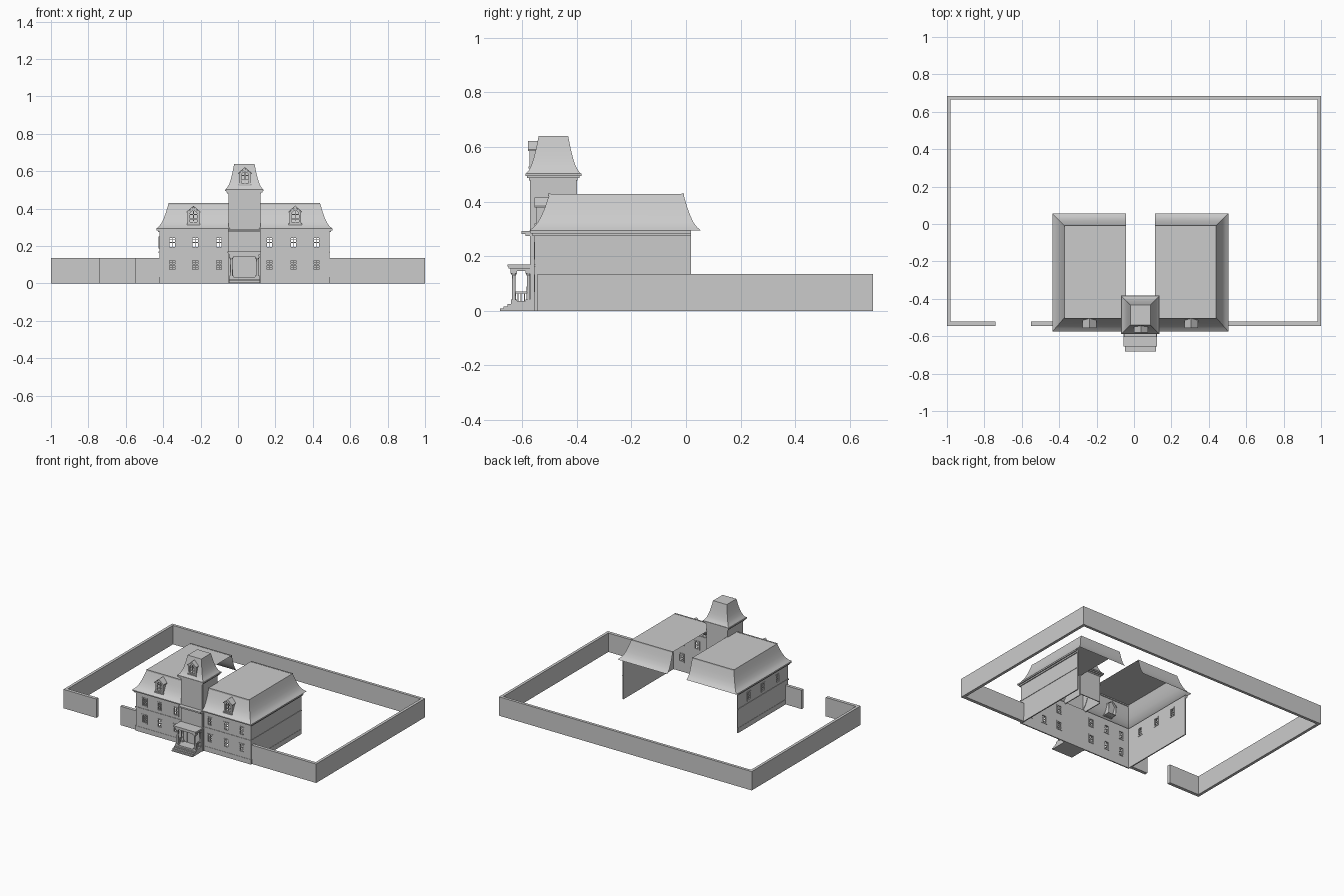
import bpy, bmesh, math

if "Cube" in bpy.data.objects:
    bpy.data.objects.remove(bpy.data.objects["Cube"])

CX = 0.034            # house centre line
FY, BY = -0.552, 0.018  # front wall and back end of the house
HW = 0.452            # half width of the house


def finish(name, bm, thick=0.0, smooth=False):
    bmesh.ops.remove_doubles(bm, verts=bm.verts, dist=1e-6)
    bmesh.ops.recalc_face_normals(bm, faces=bm.faces)
    me = bpy.data.meshes.new(name)
    bm.to_mesh(me)
    bm.free()
    ob = bpy.data.objects.new(name, me)
    bpy.context.collection.objects.link(ob)
    if thick:
        m = ob.modifiers.new("thickness", 'SOLIDIFY')
        m.thickness, m.offset = thick, 0
    if smooth:
        bpy.context.view_layer.objects.active = ob
        ob.select_set(True)
        bpy.ops.object.shade_smooth_by_angle(angle=math.radians(35))
        ob.select_set(False)
    return ob


def add_box(bm, x0, x1, y0, y1, z0, z1):
    vs = bmesh.ops.create_cube(bm, size=1)['verts']
    for v in vs:
        v.co = ((x0 + x1) / 2 + v.co.x * (x1 - x0),
                (y0 + y1) / 2 + v.co.y * (y1 - y0),
                (z0 + z1) / 2 + v.co.z * (z1 - z0))


def boxes(name, items):
    bm = bmesh.new()
    for it in items:
        add_box(bm, *it)
    return finish(name, bm)


def panel(name, to3d, u0, u1, z0, z1, holes=()):
    """Flat wall with rectangular openings (u centre, z centre, half w, half h)."""
    us, zs = {u0, u1}, {z0, z1}
    for u, z, w, h in holes:
        us |= {u - w, u + w}
        zs |= {z - h, z + h}
    us, zs = sorted(us), sorted(zs)
    bm = bmesh.new()
    for a, b in zip(us, us[1:]):
        for c, d in zip(zs, zs[1:]):
            um, zm = (a + b) / 2, (c + d) / 2
            if any(abs(um - u) < w and abs(zm - z) < h for u, z, w, h in holes):
                continue
            bm.faces.new([bm.verts.new(to3d(*p)) for p in ((a, c), (b, c), (b, d), (a, d))])
    return finish(name, bm, 0.006)


def sash(u, z, w, h):
    """Window frame and glazing bars as (u0, u1, z0, z1, depth)."""
    t = 0.004
    out = [(u + s * w - t, u + s * w + t, z - h - t, z + h + t, .006) for s in (-1, 1)]
    out += [(u - w, u + w, z + s * h - t, z + s * h + t, .006) for s in (-1, 1)]
    out += [(u - .0015, u + .0015, z - h, z + h, .002), (u - w, u + w, z - .003, z + .003, .003)]
    out += [(u - w, u + w, z + s * h / 2 - .001, z + s * h / 2 + .001, .002) for s in (-1, 1)]
    return out


# Perimeter wall with a gate gap at the front left
boxes("garden_wall", [(-1, -.98, -.545, .685, 0, .135), (.98, 1, -.545, .685, 0, .135),
                      (-.98, .98, .665, .685, 0, .135), (-.98, -.74, -.545, -.522, 0, .135),
                      (-.55, CX - HW, -.545, -.522, 0, .135), (CX + HW, .98, -.545, -.522, 0, .135)])

# Front walls with openings, both sides of the tower
WW, WH = .018, .028
front = [(CX + s * d, z, WW, WH) for s in (-1, 1) for d in (.135, .263, .385) for z in (.1, .22)]
panel("front_wall", lambda u, z: (u, FY, z), CX - HW, CX + HW, 0, .29, front)
boxes("front_windows", [(a, b, FY - d, FY + d, c, e) for w in front for a, b, c, e, d in sash(*w)])

# Side walls, upper windows on the left only; the back is open
side = [(y, .22, WW, WH) for y in (-.43, -.27, -.11)]
panel("left_wall", lambda u, z: (CX - HW, u, z), FY, BY, 0, .29, side)
panel("right_wall", lambda u, z: (CX + HW, u, z), FY, BY, 0, .29)
boxes("left_windows", [(CX - HW - d, CX - HW + d, a, b, c, e)
                       for w in side for a, b, c, e, d in sash(*w)])

# Plinth, belt course and cornice strips round the house
trim = []
for z0, z1, o in ((0, .035, .005), (.163, .172, .006), (.274, .284, .01), (.284, .294, .018)):
    trim.append((CX - HW - o, CX + HW + o, FY - o, FY, z0, z1))
    for s in (-1, 1):
        xs = sorted((CX + s * HW, CX + s * (HW + o)))
        trim.append((*xs, FY, BY, z0, z1))
boxes("wall_trim", trim)

# Flared mansard roofs: 0 = eave, 1 = top
FLARE = ((0, 0), (.22, .09), (.42, .22), (.6, .4), (.78, .64), (.9, .84), (1, 1))


def roof(name, ring, z0, z1, closed):
    bm = bmesh.new()
    rows = [[bm.verts.new((*p, z0 + (z1 - z0) * f)) for p in ring(t)] for t, f in FLARE]
    for a, b in zip(rows, rows[1:]):
        for i in range(4 if closed else 3):
            j = (i + 1) % 4
            bm.faces.new((a[i], a[j], b[j], b[i]))
    bm.faces.new(rows[-1])
    return finish(name, bm, smooth=True)


for s, side_name in ((-1, "left"), (1, "right")):
    def half(t, s=s):
        o, f, b = .470 - .065 * t, -.575 + .075 * t, .055 - .065 * t
        return [(CX + s * .077, f), (CX + s * o, f), (CX + s * o, b), (CX + s * .077, b)]
    roof(side_name + "_roof", half, .294, .428, False)
    xa, xb = sorted((CX + s * .077, CX + s * .405))
    boxes(side_name + "_roof_ridge", [(xa, xb, -.505, -.497, .42, .43), (xa, xb, -.016, -.008, .42, .43)])

# Tower
TX, TY, TW = .034, -.486, .083
panel("tower_front", lambda u, z: (u, TY - TW, z), TX - TW, TX + TW, .0, .49)
panel("tower_back", lambda u, z: (u, TY + TW, z), TX - TW, TX + TW, .29, .49)
for s, n in ((-1, "left"), (1, "right")):
    panel("tower_side_" + n, lambda u, z: (TX + s * TW, u, z), TY - TW, TY + TW, .28, .49)
    panel("tower_return_" + n, lambda u, z: (TX + s * TW, u, z), TY - TW, FY, 0, .28)
boxes("tower_cornice", [(TX - TW - o, TX + TW + o, TY - TW - o, TY + TW + o, a, b)
                        for a, b, o in ((.478, .486, .006), (.486, .494, .013), (.494, .503, .02))])
boxes("tower_belt", [(TX - TW - .004, TX + TW + .004, TY - TW - o, TY - TW, a, b)
                     for a, b, o in ((.274, .282, .02), (.282, .292, .034))])
def tower_ring(t):
    r = .1 - .046 * t
    return [(TX - r, TY - r), (TX + r, TY - r), (TX + r, TY + r), (TX - r, TY + r)]
roof("tower_roof", tower_ring, .503, .64, True)


# Dormers: gabled shell with an arched opening
def dormer(name, x, y, z, depth, h):
    w, iw, spring = .031, .019, h * .55
    inner = [(-iw, .012), (-iw, spring)]
    outer = [(-w, 0), (-w, h * .68)]
    for i in range(1, 8):
        a = math.pi * (1 - i / 8)
        inner.append((iw * math.cos(a), spring + iw * math.sin(a)))
        k = i / 4 - 1
        outer.append((w * k, h * (.68 + .27 * (1 - abs(k)))))
    inner += [(iw, spring), (iw, .012)]
    outer += [(w, h * .68), (w, 0)]
    bm = bmesh.new()
    def ring(pts, yy):
        return [bm.verts.new((x + px, yy, z + pz)) for px, pz in pts]
    of, ob, nf, nb = ring(outer, y), ring(outer, y + depth), ring(inner, y), ring(inner, y + .015)
    n = len(of)
    for i in range(n):
        j = (i + 1) % n
        for a, b in ((of, nf), (of, ob), (nf, nb)):
            bm.faces.new((a[i], a[j], b[j], b[i]))
    finish(name, bm)
    # overhanging gable roof
    bm = bmesh.new()
    prof = ((-.037, h * .64), (0, h * .96), (.037, h * .64), (.037, h * .7), (0, h * 1.03), (-.037, h * .7))
    f, b = ring_pts(bm, prof, x, y - .006, z), ring_pts(bm, prof, x, y + depth, z)
    for i in range(6):
        j = (i + 1) % 6
        bm.faces.new((f[i], f[j], b[j], b[i]))
    for q in (f, b):
        bm.faces.new((q[0], q[1], q[4], q[5]))
        bm.faces.new((q[1], q[2], q[3], q[4]))
    finish(name + "_gable", bm)
    top = z + spring + iw
    boxes(name + "_bars", [(x - .002, x + .002, y + .004, y + .009, z + .012, top)] +
          [(x - iw, x + iw, y + .004, y + .009, z + k * h - .002, z + k * h + .002) for k in (.3, .55)] +
          [(x - w - .004, x + w + .004, y - .005, y + .01, z - .004, z + .004)])


def ring_pts(bm, pts, x, y, z):
    return [bm.verts.new((x + px, y, z + pz)) for px, pz in pts]


dormer("left_dormer", CX - .272, -.55, .316, .05, .097)
dormer("right_dormer", CX + .272, -.55, .316, .05, .097)
dormer("tower_dormer", TX + .003, -.573, .525, .05, .094)

# Porch: steps, deck, canopy
boxes("porch_steps", [(TX - TW, TX + TW, -.682 + i * .014, -.64 + i * .002, i * .008, (i + 1) * .008)
                      for i in range(4)] + [(TX - TW, TX + TW, -.642, FY, 0, .035)])
boxes("porch_canopy", [(TX - TW + .004, TX + TW - .004, -.644, FY, .145, .155),
                       (TX - TW - .002, TX + TW + .002, -.65, FY, .155, .163),
                       (TX - TW - .006, TX + TW + .006, -.655, FY, .163, .17)])

# Turned columns
bm = bmesh.new()
for sx in (-1, 1):
    for y in (-.631, -.577):
        px = TX + sx * .069
        for z0, z1, r0, r1 in ((.041, .128, .0075, .006), (.128, .138, .006, .011)):
            c = bmesh.ops.create_cone(bm, cap_ends=True, segments=12, radius1=r0, radius2=r1, depth=z1 - z0)
            bmesh.ops.translate(bm, verts=c['verts'], vec=(px, y, (z0 + z1) / 2))
        add_box(bm, px - .011, px + .011, y - .011, y + .011, .035, .042)
        add_box(bm, px - .012, px + .012, y - .012, y + .012, .137, .145)
finish("porch_columns", bm, smooth=True)

# Side railings
rails = []
for s in (-1, 1):
    px = TX + s * .069
    rails.append((px - .004, px + .004, -.631, FY, .064, .07))
    rails += [(px - .002, px + .002, y - .002, y + .002, .035, .064) for y in (-.616, -.604, -.592)]
boxes("porch_railings", rails)

# Entrance doors
DY = TY - TW
boxes("entrance_door", [(TX - .04, TX - .034, DY - .007, DY, .035, .135),
                        (TX + .034, TX + .04, DY - .007, DY, .035, .135),
                        (TX - .04, TX + .04, DY - .007, DY, .129, .137),
                        (TX - .032, TX - .001, DY - .005, DY, .035, .129),
                        (TX + .001, TX + .032, DY - .005, DY, .035, .129)])
